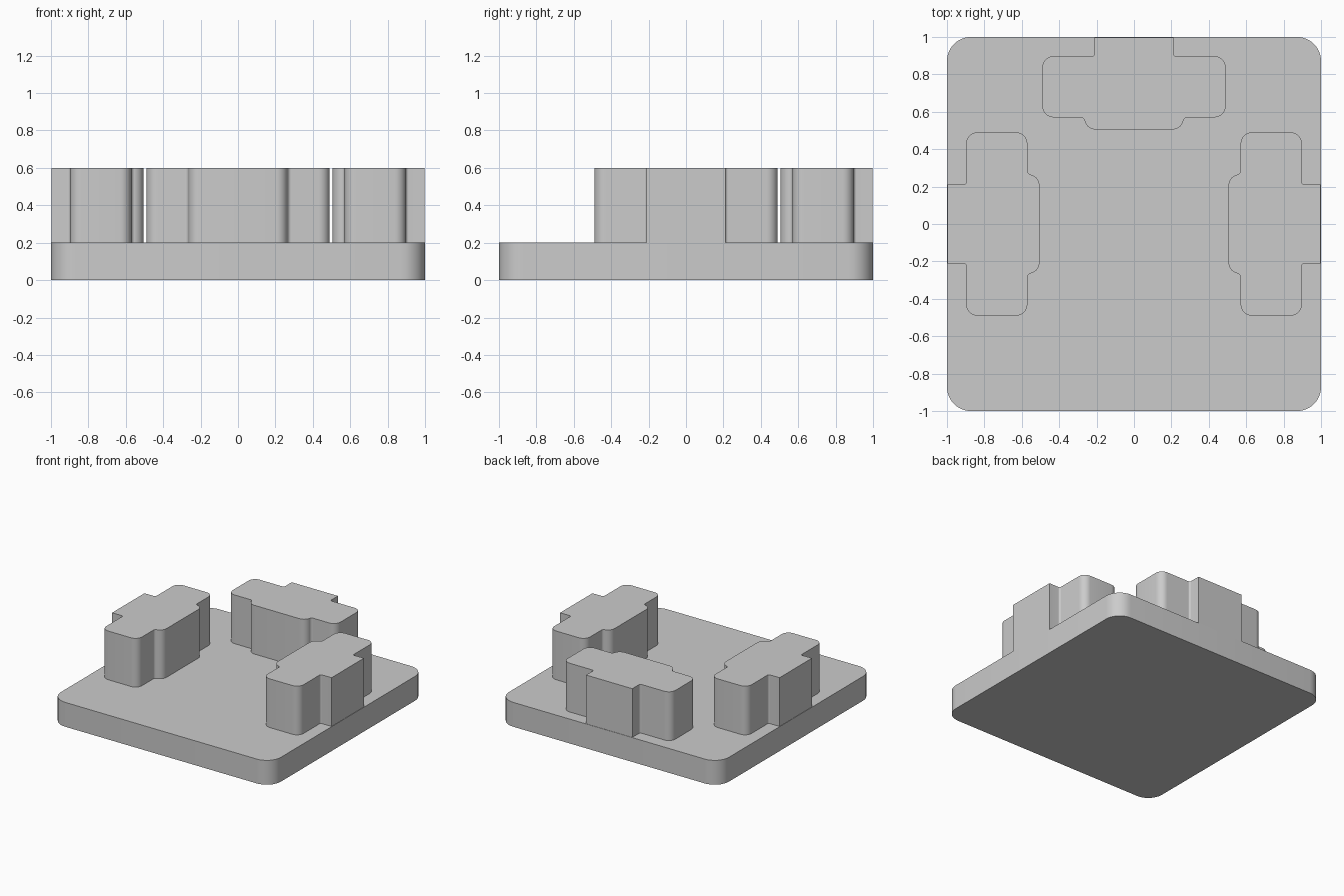
import bpy, bmesh, math
from mathutils import Vector, Matrix

cube = bpy.data.objects.get("Cube")
if cube:
    bpy.data.objects.remove(cube, do_unlink=True)

grey = bpy.data.materials.new("light grey")
grey.use_nodes = True
colour = (0.6, 0.6, 0.6, 1)
grey.diffuse_color = colour
grey.node_tree.nodes["Principled BSDF"].inputs["Base Color"].default_value = colour


def rounded(corners, steps=8):
    """Replace each (x, y, radius) right-angle corner with an arc."""
    out = []
    for i, (x, y, r) in enumerate(corners):
        p = Vector((x, y))
        if r == 0:
            out.append(p)
            continue
        a = (Vector(corners[i - 1][:2]) - p).normalized()
        b = (Vector(corners[(i + 1) % len(corners)][:2]) - p).normalized()
        centre = p + (a + b) * r
        for k in range(steps + 1):
            t = math.pi / 2 * k / steps
            out.append(centre - b * r * math.cos(t) - a * r * math.sin(t))
    return out


def extrude(name, outline, z0, z1, angle=0):
    """Turn an outline into a solid between two heights."""
    bm = bmesh.new()
    face = bm.faces.new([bm.verts.new((p.x, p.y, z0)) for p in outline])
    top = bmesh.ops.extrude_face_region(bm, geom=[face], use_keep_orig=True)
    moved = [v for v in top["geom"] if isinstance(v, bmesh.types.BMVert)]
    bmesh.ops.translate(bm, verts=moved, vec=(0, 0, z1 - z0))
    bmesh.ops.recalc_face_normals(bm, faces=bm.faces)
    bm.transform(Matrix.Rotation(angle, 4, "Z"))
    mesh = bpy.data.meshes.new(name)
    bm.to_mesh(mesh)
    bm.free()
    mesh.materials.append(grey)
    obj = bpy.data.objects.new(name, mesh)
    bpy.context.collection.objects.link(obj)
    bpy.ops.object.select_all(action="DESELECT")
    obj.select_set(True)
    bpy.context.view_layer.objects.active = obj
    bpy.ops.object.shade_smooth_by_angle(angle=math.radians(30))
    return obj


# Base plate with rounded corners
plate = [(1, 1, 0.13), (-1, 1, 0.13), (-1, -1, 0.13), (1, -1, 0.13)]
extrude("base_plate", rounded(plate), 0, 0.2)

# Stepped block: outer tab, wide body and inner rounded tab, mirrored about x = 0
half = [(0.21, 0.997, 0), (0.21, 0.897, 0.015), (0.49, 0.897, 0.06),
        (0.49, 0.57, 0.06), (0.265, 0.57, 0.02), (0.265, 0.505, 0.06)]
profile = half + [(-x, y, r) for x, y, r in reversed(half)]
outline = rounded(profile)

# One block on the back edge and one on each side
for name, turn in (("back_block", 0), ("right_block", 90), ("left_block", -90)):
    extrude(name, outline, 0.2, 0.6, math.radians(turn))
